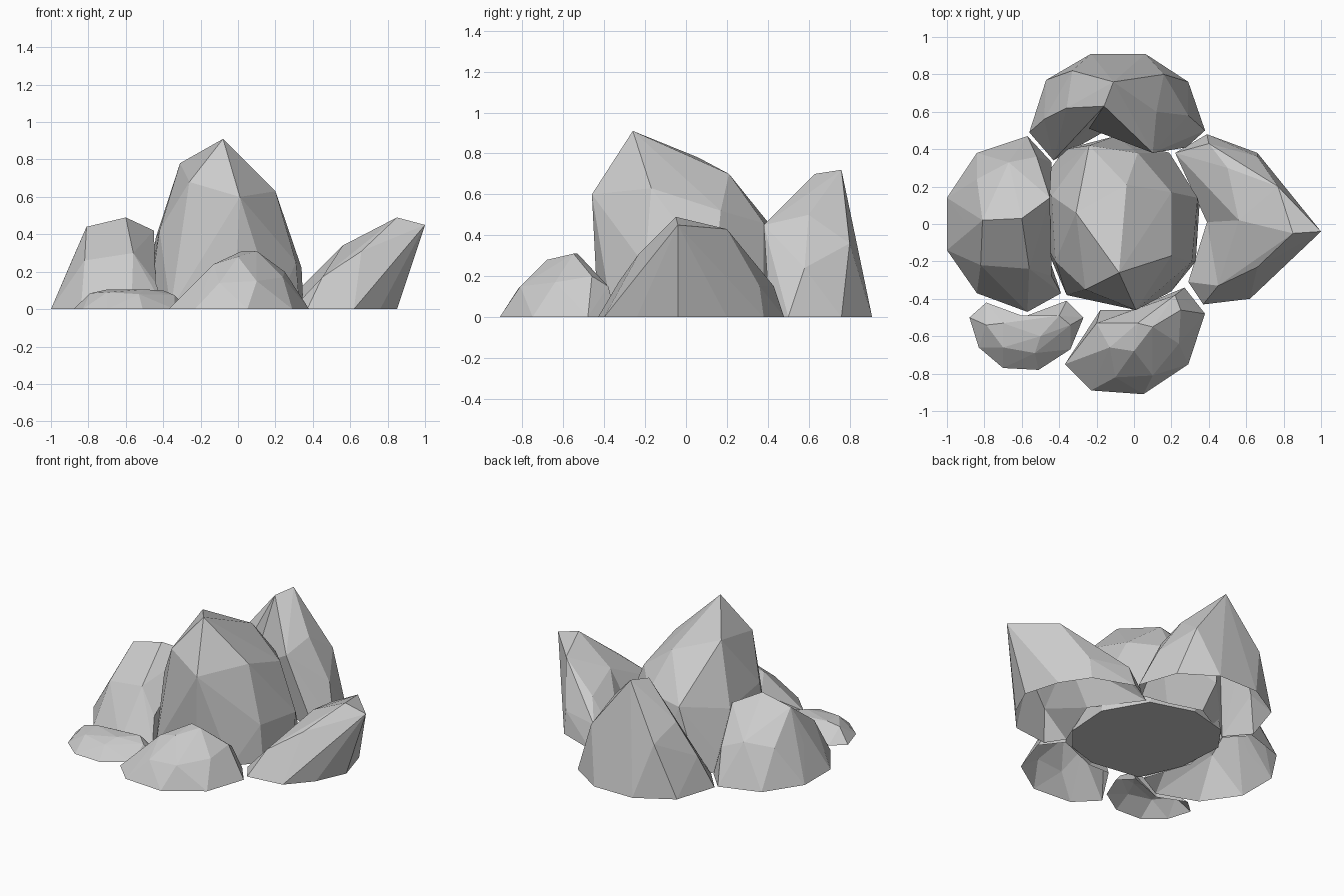
import bpy, bmesh


def rock(name, outline, upper, dents=None, closed=False):
    """Faceted boulder: hull of a ground outline and upper corners.
    dents moves chosen corners after the hull is made, giving hollow sides."""
    bm = bmesh.new()
    pts = [(x, y, 0.0) for x, y in outline] + list(upper)
    vs = [bm.verts.new(p) for p in pts]
    bmesh.ops.convex_hull(bm, input=vs)
    ground = [f for f in bm.faces if all(v.co.z < 1e-4 for v in f.verts)]
    for i, pos in (dents or {}).items():
        if vs[i].is_valid:
            vs[i].co = pos
    bmesh.ops.recalc_face_normals(bm, faces=bm.faces)
    if not closed:
        bmesh.ops.delete(bm, geom=ground, context='FACES')
    loose = [v for v in bm.verts if not v.link_faces]
    bmesh.ops.delete(bm, geom=loose, context='VERTS')
    me = bpy.data.meshes.new(name)
    bm.to_mesh(me)
    bm.free()
    ob = bpy.data.objects.new(name, me)
    bpy.context.collection.objects.link(ob)
    return ob


# tall middle boulder
rock("centre_rock",
     [(-.36, -.38), (-.02, -.43), (.2, -.36), (.33, -.2), (.35, .1),
      (.19, .38), (-.1, .47), (-.37, .4), (-.5, .22), (-.48, -.1)],
     [(-.08, -.26, .91), (-.31, .06, .78), (-.04, .21, .70), (-.26, -.35, .68),
      (.01, -.46, .60), (.20, -.17, .63), (.02, .38, .46), (-.24, .42, .44),
      (.20, .17, .52), (.34, .14, .22), (.31, -.2, .25), (-.42, -.2, .42),
      (-.44, .15, .38)], closed=True)

# curved boulder at the back, hollow towards the middle
rock("back_rock",
     [(-.56, .49), (-.47, .77), (-.23, .91), (.06, .91), (.29, .76), (.38, .5),
      (.28, .41), (.1, .36), (-.15, .32), (-.43, .34)],
     [(-.11, .76, .72), (-.16, .63, .70), (-.36, .62, .45), (.12, .60, .50),
      (-.33, .82, .36), (.16, .80, .36), (.29, .58, .24), (-.48, .56, .22),
      (.10, .38, .45), (-.22, .32, .22)],
     {7: (.1, .44, 0), 8: (-.13, .51, 0), 19: (-.24, .51, .24)})

# left boulder
rock("left_rock",
     [(-1, .14), (-1, -.14), (-.84, -.37), (-.57, -.47), (-.39, -.37),
      (-.38, -.05), (-.44, .33), (-.57, .47), (-.84, .38)],
     [(-.81, .02, .44), (-.60, .03, .49), (-.45, .14, .42), (-.67, .33, .28),
      (-.82, -.22, .26), (-.56, -.24, .30), (-.91, .02, .21), (-.52, .36, .22),
      (-.44, -.28, .14), (-.84, .24, .25), (-.40, .16, .20), (-.38, -.05, .22)],
     {5: (-.5, -.05, 0), 19: (-.53, .2, .20), 20: (-.53, -.05, .24)})

# leaning boulder on the right
rock("right_rock",
     [(.29, -.31), (.37, -.43), (.62, -.4), (.76, -.24), (.85, -.04), (.78, .2),
      (.66, .38), (.39, .48), (.22, .38), (.24, .04)],
     [(1, -.04, .45), (.85, -.05, .49), (.77, .2, .43), (.56, .02, .34),
      (.66, -.23, .31), (.66, .36, .15), (.50, .30, .27), (.40, .43, .15),
      (.45, -.33, .17)],
     {9: (.39, .01, .05)})

# low boulder at the front
rock("front_rock",
     [(-.37, -.75), (-.23, -.89), (.05, -.91), (.29, -.75), (.38, -.48),
      (.27, -.34), (-.02, -.40), (-.18, -.46)],
     [(.02, -.53, .31), (.10, -.55, .31), (0, -.68, .28), (-.13, -.66, .24),
      (.25, -.46, .20), (-.10, -.82, .14), (.10, -.81, .15), (-.20, -.53, .16),
      (.24, -.64, .17), (.22, -.38, .15)],
     {6: (-.02, -.46, 0)})

# flat slab at the front left
rock("front_left_slab",
     [(-.88, -.5), (-.83, -.66), (-.7, -.77), (-.51, -.78), (-.34, -.67),
      (-.27, -.5), (-.36, -.41), (-.58, -.40), (-.79, -.42)],
     [(-.79, -.54, .085), (-.70, -.53, .105), (-.40, -.49, .10),
      (-.50, -.60, .105), (-.70, -.66, .09), (-.53, -.69, .08),
      (-.34, -.54, .075), (-.60, -.49, .09)],
     {7: (-.6, -.5, 0)})
